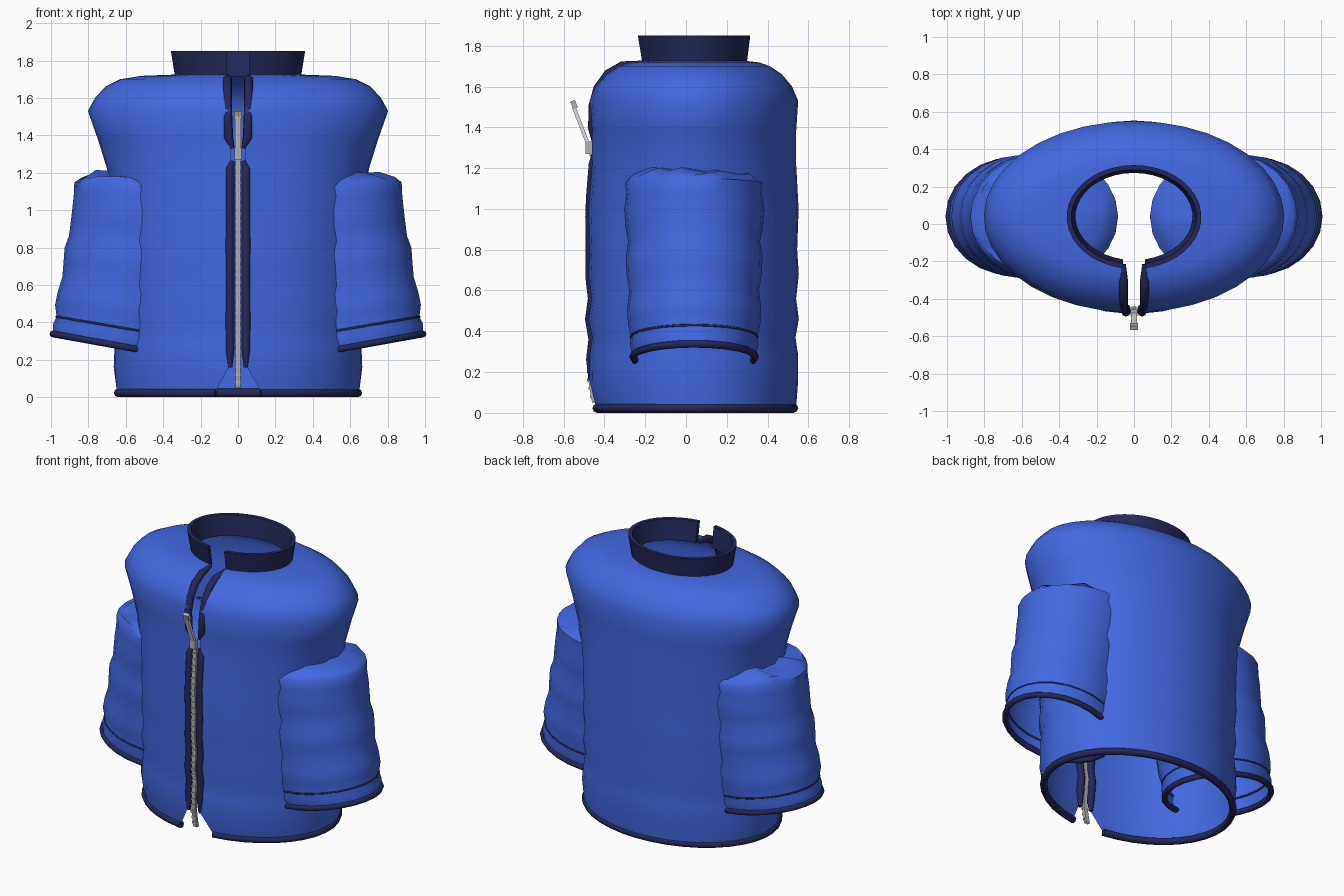
import bpy, math, random

if "Cube" in bpy.data.objects:
    bpy.data.objects.remove(bpy.data.objects["Cube"])

random.seed(4)


def material(name, rgb):
    m = bpy.data.materials.new(name)
    m.diffuse_color = (*rgb, 1)
    m.use_nodes = True
    m.node_tree.nodes["Principled BSDF"].inputs["Base Color"].default_value = m.diffuse_color
    return m


BLUE = material("royal_blue", (0.053, 0.141, 0.75))
NAVY = material("navy_trim", (0.016, 0.022, 0.1))
GREY = material("zip_grey", (0.45, 0.45, 0.45))
PALE = material("pale_metal", (0.75, 0.75, 0.75))


def finish(ob, mat, angle=60):
    ob.data.materials.append(mat)
    bpy.ops.object.select_all(action='DESELECT')
    ob.select_set(True)
    bpy.context.view_layer.objects.active = ob
    bpy.ops.object.mode_set(mode='EDIT')
    bpy.ops.mesh.select_all(action='SELECT')
    bpy.ops.mesh.normals_make_consistent(inside=False)
    bpy.ops.object.mode_set(mode='OBJECT')
    bpy.ops.object.shade_smooth_by_angle(angle=math.radians(angle))
    return ob


def mesh_object(name, verts, faces, mat, angle=60):
    me = bpy.data.meshes.new(name)
    me.from_pydata(verts, [], faces)
    ob = bpy.data.objects.new(name, me)
    bpy.context.collection.objects.link(ob)
    return finish(ob, mat, angle)


def loft(name, rings, mat, closed=False, cap=False, wrap=False, angle=60):
    """Skin a list of equal-length point rings."""
    n, k = len(rings[0]), len(rings)
    verts = [p for r in rings for p in r]
    faces = []
    for i in range(k if wrap else k - 1):
        j = (i + 1) % k
        for a in range(n if closed else n - 1):
            b = (a + 1) % n
            faces.append((i * n + a, i * n + b, j * n + b, j * n + a))
    if cap:
        faces.append(tuple(range((k - 1) * n, k * n)))
    if wrap and not closed:
        faces += [tuple(i * n for i in range(k)),
                  tuple(i * n + n - 1 for i in range(k))]
    return mesh_object(name, verts, faces, mat, angle)


def tube(name, pts, depth, mat, closed=False, taper=False):
    """Round cord along a path."""
    cu = bpy.data.curves.new(name, 'CURVE')
    cu.dimensions = '3D'
    cu.bevel_depth = depth
    cu.bevel_resolution = 2
    cu.use_fill_caps = True
    sp = cu.splines.new('POLY')
    sp.points.add(len(pts) - 1)
    for i, p in enumerate(pts):
        sp.points[i].co = (*p, 1)
        if taper and i in (0, len(pts) - 1):
            sp.points[i].radius = 0.5
    sp.use_cyclic_u = closed
    ob = bpy.data.objects.new(name, cu)
    bpy.context.collection.objects.link(ob)
    bpy.ops.object.select_all(action='DESELECT')
    ob.select_set(True)
    bpy.context.view_layer.objects.active = ob
    bpy.ops.object.convert(target='MESH')
    ob = bpy.context.object
    ob.data.materials.clear()
    return finish(ob, mat)


def box(name, loc, size, mat, tilt=0.0):
    bpy.ops.mesh.primitive_cube_add(size=1, location=loc, rotation=(tilt, 0, 0))
    ob = bpy.context.object
    ob.name = name
    ob.scale = size
    return finish(ob, mat, 30)


def open_ring(z, rx, yf, yb, gap, n=36):
    """Oval from one front edge round the back to the other."""
    a = math.asin(gap / rx)
    cy, ry = (yf + yb) / 2, (yb - yf) / 2
    ring = []
    for i in range(n + 1):
        t = -math.pi / 2 + a + (2 * math.pi - 2 * a) * i / n
        ring.append((rx * math.cos(t), cy + ry * math.sin(t), z))
    return ring


# Torso shell: height, half width, front y, back y, half gap
torso = [(0.03, .65, -.45, .54, .12), (0.16, .665, -.475, .55, .05),
         (.28, .66, -.475, .55, .04), (.37, .655, -.462, .537, .04),
         (.46, .668, -.48, .553, .04), (.56, .66, -.466, .54, .04),
         (.68, .672, -.48, .553, .04), (.80, .67, -.475, .545, .04),
         (1.0, .68, -.48, .552, .04), (1.22, .70, -.462, .54, .04),
         (1.38, .75, -.462, .54, .04), (1.53, .803, -.473, .55, .045),
         (1.60, .765, -.445, .52, .05), (1.66, .71, -.39, .47, .055),
         (1.70, .63, -.33, .41, .055), (1.718, .52, -.28, .36, .055),
         (1.725, .335, -.215, .295, .055)]
loft("torso", [open_ring(*r) for r in torso], BLUE)


def front_y(z):
    for a, b in zip(torso, torso[1:]):
        if a[0] <= z <= b[0]:
            return a[2] + (b[2] - a[2]) * (z - a[0]) / (b[0] - a[0])
    return torso[0][2]


# Hem cord and stand-up collar
tube("hem_trim", open_ring(.023, .643, -.445, .528, .12), .0225, NAVY)
loft("collar", [open_ring(1.715, .338, -.218, .298, .06),
                open_ring(1.85, .36, -.24, .315, .06),
                open_ring(1.85, .335, -.215, .29, .06),
                open_ring(1.715, .313, -.193, .273, .06)],
     NAVY, wrap=True, angle=40)

# Front edge trims, lower and upper
for s, side in ((-1, "left"), (1, "right")):
    zs = [.16 + i * .1 for i in range(11)] + [1.22, 1.265]
    pts = [(s * (.043 if z < 1.25 else .03), front_y(z) + .01, z) for z in zs]
    tube(side + "_lower_zip_trim", pts, .025, NAVY, taper=True)
    pts = [(s * .03, -.45, 1.33), (s * .05, -.455, 1.39), (s * .055, -.455, 1.5),
           (s * .056, -.43, 1.59), (s * .056, -.38, 1.66), (s * .056, -.31, 1.70),
           (s * .056, -.215, 1.715)]
    tube(side + "_upper_zip_trim", pts, .025, NAVY, taper=True)

# Zip strip with teeth, slider and tilted pull
zs = [.05 + i * .0635 for i in range(21)]
tape = [[(x, front_y(z) + y, z) for x, y in
         ((-.014, -.006), (.014, -.006), (.014, .014), (-.014, .014))] for z in zs]
loft("zip_strip", tape, GREY, closed=True, cap=True, angle=30)
for i in range(30):
    z = .08 + i * .041
    box("zip_tooth", (0, front_y(z) - .004, z), (.034, .012, .014), GREY)
box("zip_slider", (0, -.475, 1.30), (.04, .035, .06), GREY)
box("zip_pull", (0, -.512, 1.40), (.03, .018, .22), PALE, math.radians(21))
box("zip_pull_tip", (0, -.549, 1.512), (.042, .024, .04), GREY, math.radians(21))


# Sleeves: centre height, centre x, half width, half depth, tilt
def sleeve_ring(s, zc, cx, rx, ry, tilt, jag=0.0, n=24):
    ring = []
    for i in range(n):
        t = 2 * math.pi * i / n
        dx = rx * math.cos(t)
        z = zc + tilt * dx + random.uniform(-jag, jag)
        ring.append((s * (cx + dx), .04 + ry * math.sin(t), z))
    return ring


cuff_end = (.275, .64, .35, .30, .18)
cuff_seam = (.372, .625, .345, .31, .17)
sleeve = [cuff_end, (.33, .63, .358, .315, .18), cuff_seam,
          (.44, .615, .363, .325, .15), (.52, .60, .363, .328, .13),
          (.60, .585, .355, .318, .11), (.68, .565, .368, .332, .1),
          (.77, .555, .372, .335, .08), (.84, .54, .364, .322, .06),
          (.91, .52, .375, .335, .05), (1.0, .505, .38, .342, .04),
          (1.07, .49, .388, .335, .03), (1.125, .48, .395, .342, .06)]
for s, side in ((-1, "left"), (1, "right")):
    rings = [sleeve_ring(s, *r) for r in sleeve]
    # Ragged puckered shoulder end
    rings.append(sleeve_ring(s, 1.15, .48, .37, .32, .05, .022))
    rings.append(sleeve_ring(s, 1.185, .47, .30, .25, .03, .022))
    rings.append(sleeve_ring(s, 1.20, .46, .12, .10, 0))
    loft(side + "_sleeve", rings, BLUE, closed=True, cap=True, angle=45)
    tube(side + "_cuff_trim", sleeve_ring(s, *cuff_end), .018, NAVY, closed=True)
    tube(side + "_cuff_seam", sleeve_ring(s, *cuff_seam), .006, NAVY, closed=True)
